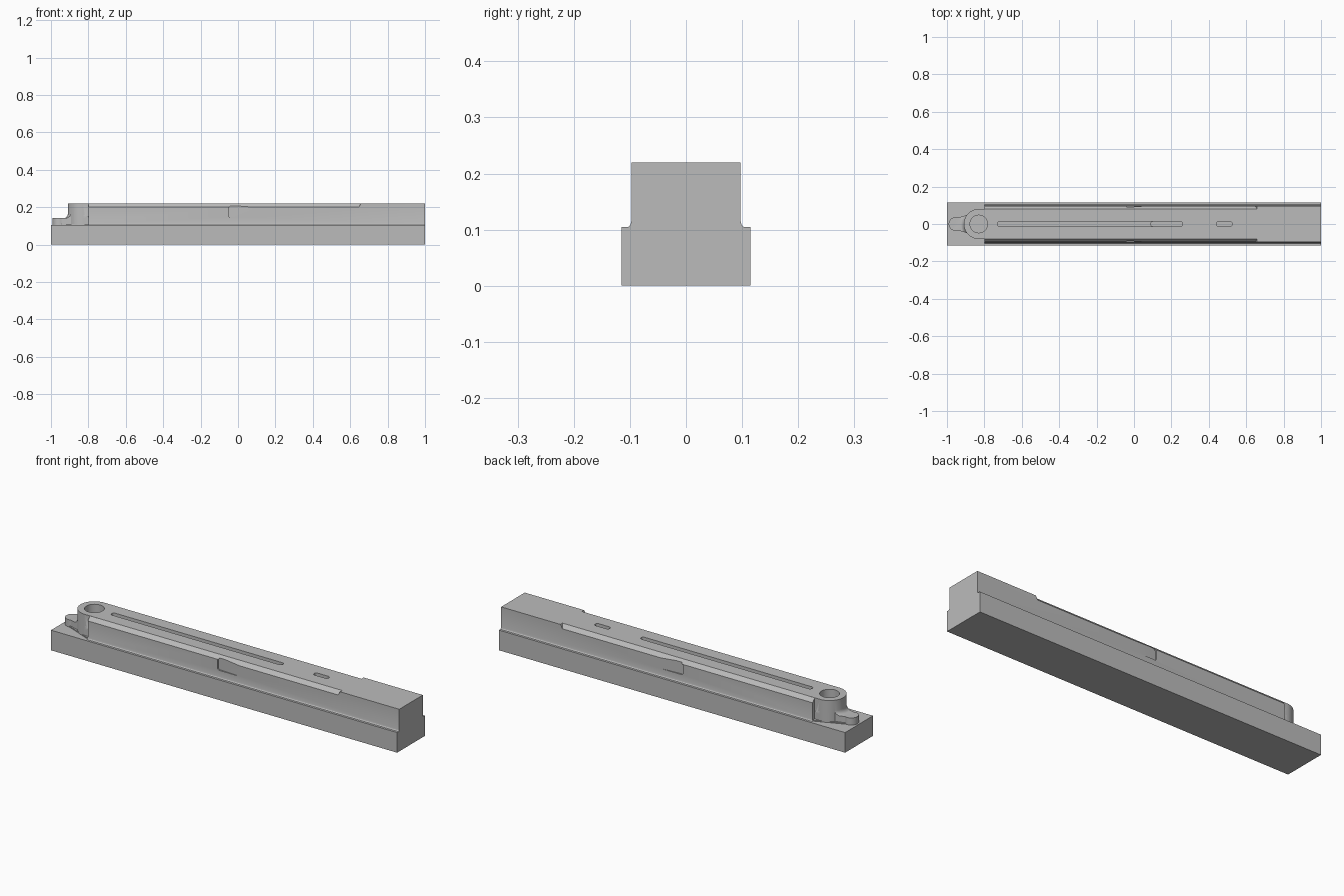
import bpy
import bmesh
from math import cos, sin, pi, acos, radians

cube = bpy.data.objects.get("Cube")
if cube:
    bpy.data.objects.remove(cube, do_unlink=True)

steel = bpy.data.materials.new("plain grey steel")
steel.use_nodes = True
GREY = (0.5, 0.5, 0.5, 1)
steel.diffuse_color = GREY
steel.node_tree.nodes["Principled BSDF"].inputs["Base Color"].default_value = GREY

TOP, HALF, STEP = 0.22, 0.0975, 0.105
BOSS_X, BOSS_R = -0.83, 0.08


def loft(name, ring_a, ring_b):
    """Closed solid between two matching rings of points."""
    bm = bmesh.new()
    a = [bm.verts.new(p) for p in ring_a]
    b = [bm.verts.new(p) for p in ring_b]
    n = len(a)
    bm.faces.new(a)
    bm.faces.new(b)
    for i in range(n):
        j = (i + 1) % n
        bm.faces.new((a[i], a[j], b[j], b[i]))
    bmesh.ops.recalc_face_normals(bm, faces=bm.faces)
    mesh = bpy.data.meshes.new(name)
    bm.to_mesh(mesh)
    bm.free()
    mesh.materials.append(steel)
    obj = bpy.data.objects.new(name, mesh)
    bpy.context.collection.objects.link(obj)
    return obj


def prism(name, outline, z0, z1):
    return loft(name, [(x, y, z0) for x, y in outline], [(x, y, z1) for x, y in outline])


def bar(name, section, x0, x1):
    return loft(name, [(x0, y, z) for y, z in section], [(x1, y, z) for y, z in section])


def arc(cx, cy, r, a0, a1, n):
    return [(cx + r * cos(a0 + (a1 - a0) * i / n), cy + r * sin(a0 + (a1 - a0) * i / n))
            for i in range(n + 1)]


def disc(x, r, n=48):
    return arc(x, 0, r, 0, 2 * pi, n)[:-1]


def stadium(x0, x1, r):
    return arc(x0 + r, 0, r, pi / 2, 3 * pi / 2, 12) + arc(x1 - r, 0, r, -pi / 2, pi / 2, 12)


def combine(target, tool, operation):
    mod = target.modifiers.new("combine", "BOOLEAN")
    mod.operation, mod.solver, mod.object = operation, "EXACT", tool
    bpy.context.view_layer.objects.active = target
    bpy.ops.object.modifier_apply(modifier=mod.name)
    bpy.data.objects.remove(tool, do_unlink=True)


# Upper rail with a small flare at its foot
side = [(HALF, TOP), (HALF, 0.115), (0.099, 0.109), (0.103, STEP), (0.103, 0.05)]
rail = bar("rail", side + [(-y, z) for y, z in reversed(side)], -0.8, 1)

for s in (1, -1):
    # Long edge chamfer with a slanted runout
    tri = [(0.078, TOP + 0.002), (0.1, 0.1975), (0.12, TOP + 0.02)]
    ends = (0.66, 0.645, 0.665)
    combine(rail, loft("chamfer_cutter", [(-0.9, s * y, z) for y, z in tri],
                       [(x, s * y, z) for x, (y, z) in zip(ends, tri)]), "DIFFERENCE")
    # Shallow side pocket that ramps out at one end
    lo, hi = 0.145, 0.207
    shape = [(-0.05, lo + 0.006), (-0.044, lo), (0.08, lo),
             (0.08, hi - 0.012), (0.065, hi), (-0.04, hi), (-0.05, hi - 0.01)]
    depth = [0.089 if x < 0.07 else HALF for x, z in shape]
    depth = [0.089 + 0.0085 * (x + 0.05) / 0.13 for x, z in shape]
    combine(rail, loft("pocket_cutter", [(x, s * d, z) for (x, z), d in zip(shape, depth)],
                       [(x, s * 0.12, z) for x, z in shape]), "DIFFERENCE")

# Round boss at the nose end
boss = prism("boss", arc(BOSS_X, 0, BOSS_R, pi / 2, 3 * pi / 2, 32)
             + [(-0.76, -BOSS_R), (-0.76, BOSS_R)], 0.05, TOP)

# Tapered lip wrapping from its rounded tip to the boss
TIP_X, TIP_R = -0.955, 0.036
t = pi - acos((BOSS_R - TIP_R) / (BOSS_X - TIP_X)) + 0.0
lean = pi - acos((BOSS_R - TIP_R) / (BOSS_X - TIP_X))
upper = pi - lean
lip_outline = (arc(TIP_X, 0, TIP_R, upper, 2 * pi - upper, 20)
               + arc(BOSS_X, 0, BOSS_R + 0.001, 2 * pi - upper, 3 * pi / 2, 6)
               + [(-0.77, -BOSS_R), (-0.77, BOSS_R)]
               + arc(BOSS_X, 0, BOSS_R + 0.001, pi / 2, upper, 6))
lip = prism("lip", lip_outline, 0.05, 0.142)

# Concave fillet between lip and boss, trimmed to the lip outline
R = 0.024
fillet = None
for i in range(6):
    a, b = (pi / 2 * k / 6 for k in (i, i + 1))
    rings = [[(x, y, 0.14 + R * (1 - cos(k))) for x, y in disc(BOSS_X, BOSS_R + R * (1 - sin(k)))]
             for k in (a, b)]
    piece = loft("fillet", *rings)
    if fillet:
        combine(fillet, piece, "UNION")
    else:
        fillet = piece
combine(fillet, prism("fillet_trim", lip_outline, 0.1, 0.21), "INTERSECT")

# Low flare running from the lip out to the rail corners
flare = prism("flare", [(-0.95, 0.036), (-0.95, -0.036), (-0.8, -HALF),
                        (-0.77, -HALF), (-0.77, HALF), (-0.8, HALF)], 0.05, 0.11)

# Full-length base block
body = bar("rail_block", [(-0.115, 0), (0.115, 0), (0.115, STEP), (-0.115, STEP)], -1, 1)
for part in (rail, flare, lip, boss, fillet):
    combine(body, part, "UNION")

# Bore, long stepped groove and short slot in the top
for outline, floor in ((disc(BOSS_X, 0.047), 0.13),
                       (stadium(-0.73, 0.115, 0.013), 0.195),
                       (stadium(0.09, 0.26, 0.0128), 0.185),
                       (stadium(0.44, 0.525, 0.013), 0.195)):
    combine(body, prism("top_cutter", outline, floor, 0.3), "DIFFERENCE")

bpy.ops.object.select_all(action="DESELECT")
body.select_set(True)
bpy.context.view_layer.objects.active = body
bpy.ops.object.shade_smooth_by_angle(angle=radians(25))
